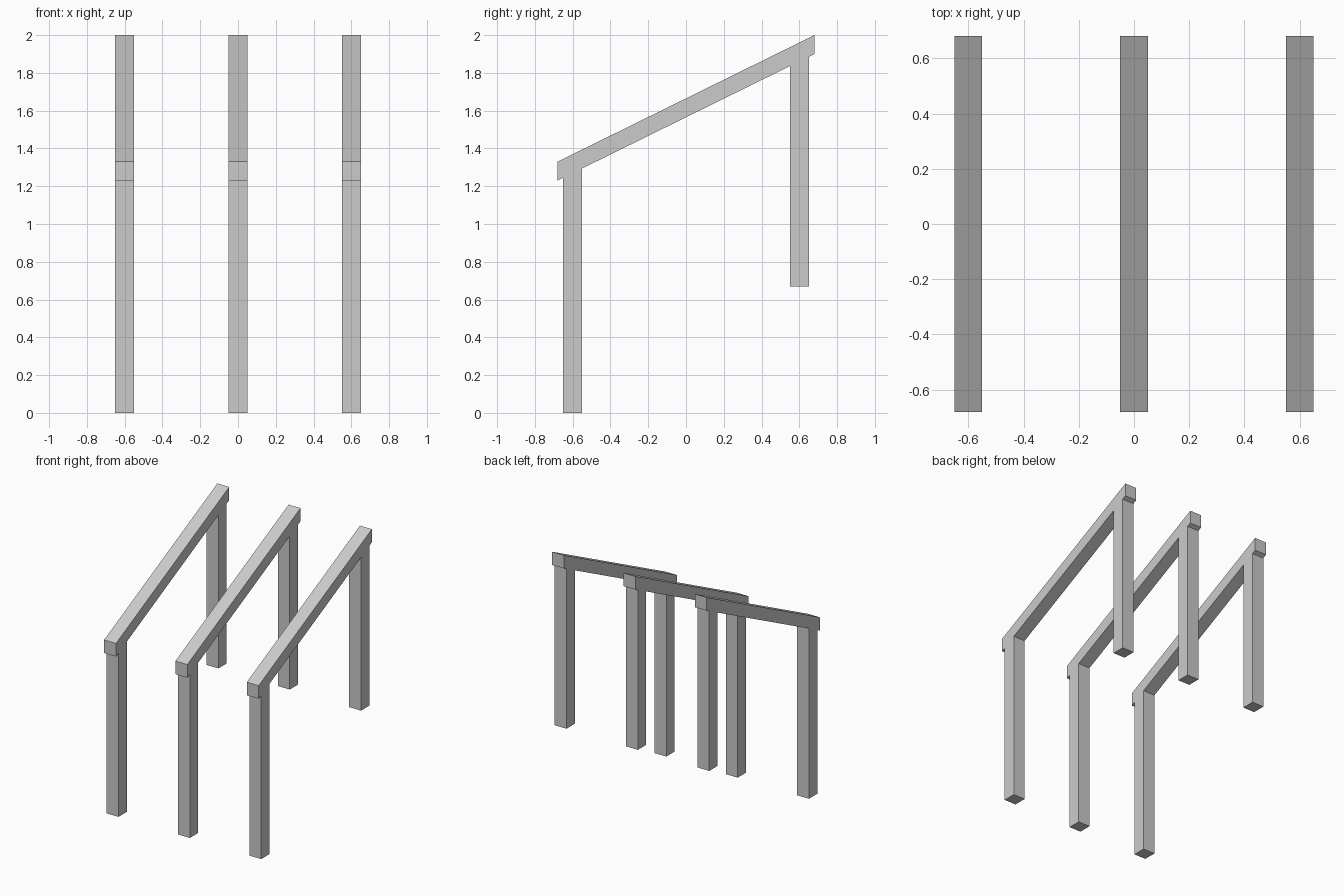
import bpy
import bmesh

if "Cube" in bpy.data.objects:
    bpy.data.objects.remove(bpy.data.objects["Cube"])

WIDTH = 0.1          # bar thickness
END_Y = 0.68         # rail reaches from -END_Y to END_Y
POST_IN, POST_OUT = 0.55, 0.65
LOW, HIGH = 1.33, 2.0
BACK_FOOT = 0.67     # back posts stand on a higher step


def rail_top(y):
    return LOW + (HIGH - LOW) * (y + END_Y) / (2 * END_Y)


def rail_under(y):
    return rail_top(y) - WIDTH


# Side outline (y, z): front post, sloping rail and back post in one piece
profile = [(-END_Y, rail_top(-END_Y)), (-END_Y, rail_under(-END_Y))]
for outer, inner, foot in ((-POST_OUT, -POST_IN, 0.0), (POST_IN, POST_OUT, BACK_FOOT)):
    profile += [(outer, rail_under(outer)), (outer, foot), (inner, foot), (inner, rail_under(inner))]
profile += [(END_Y, rail_under(END_Y)), (END_Y, rail_top(END_Y))]


def handrail(name, x):
    bm = bmesh.new()
    face = bm.faces.new([bm.verts.new((-WIDTH / 2, y, z)) for y, z in profile])
    extruded = bmesh.ops.extrude_face_region(bm, geom=[face], use_keep_orig=True)
    moved = [v for v in extruded["geom"] if isinstance(v, bmesh.types.BMVert)]
    bmesh.ops.translate(bm, verts=moved, vec=(WIDTH, 0, 0))
    bmesh.ops.recalc_face_normals(bm, faces=bm.faces)
    mesh = bpy.data.meshes.new(name)
    bm.to_mesh(mesh)
    bm.free()
    obj = bpy.data.objects.new(name, mesh)
    obj.location.x = x
    bpy.context.collection.objects.link(obj)


# Three identical stair handrails side by side
for name, x in (("left_handrail", -0.6), ("middle_handrail", 0.0), ("right_handrail", 0.6)):
    handrail(name, x)
